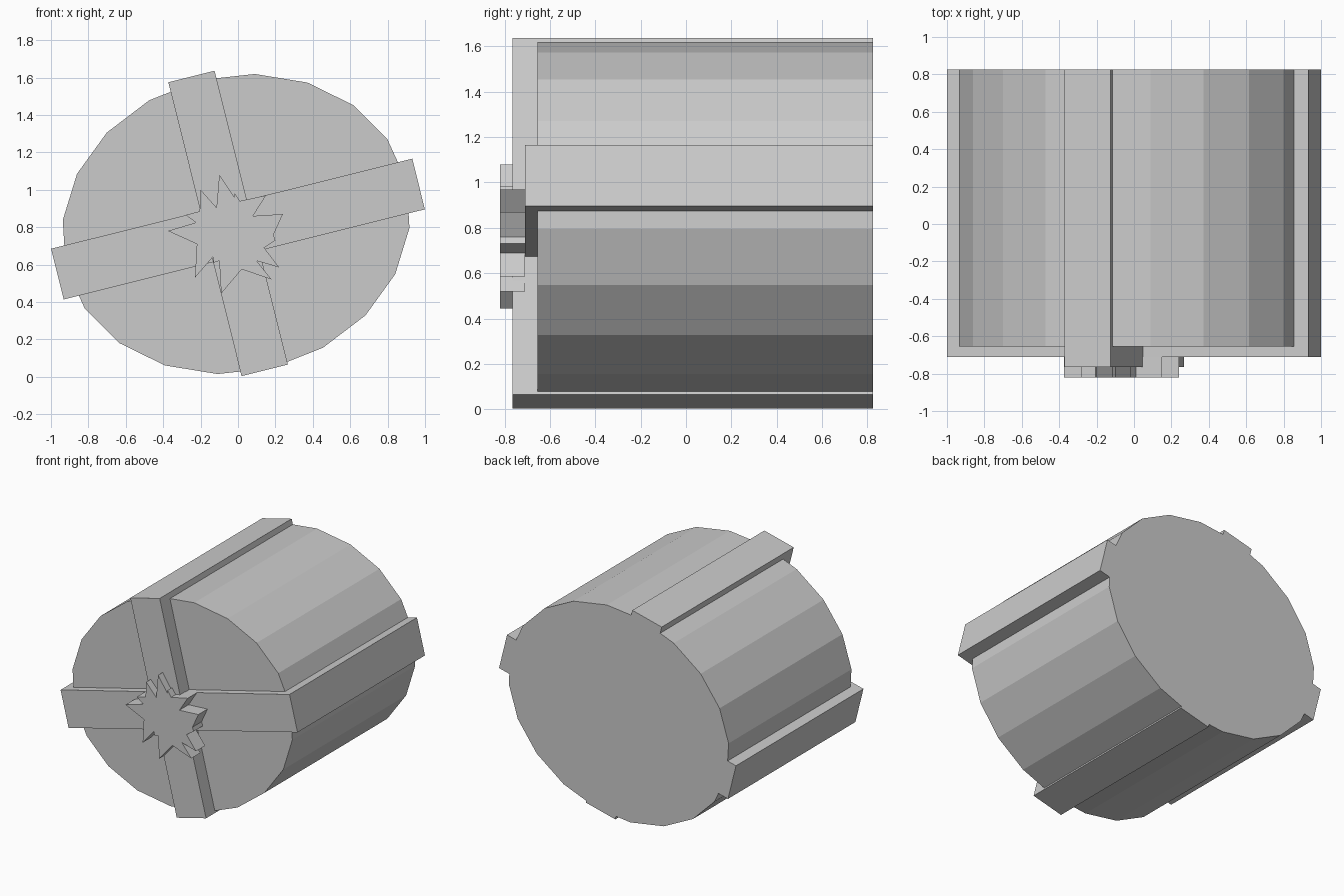
import bpy
import bmesh
from math import cos, sin, pi, radians
from mathutils import Matrix, Vector

default_cube = bpy.data.objects.get("Cube")
if default_cube:
    bpy.data.objects.remove(default_cube, do_unlink=True)

# Single plain material
grey = bpy.data.materials.new("plain grey")
grey.use_nodes = True
colour = (0.6, 0.6, 0.6, 1)
grey.diffuse_color = colour
grey.node_tree.nodes["Principled BSDF"].inputs["Base Color"].default_value = colour

BACK = 0.825
TILT = Matrix.Rotation(radians(14), 2)


def prism(name, outline, front, back):
    """Extrude an x-z outline along y into a closed, flat-shaded solid."""
    bm = bmesh.new()
    face = bm.faces.new([bm.verts.new((x, front, z)) for x, z in outline])
    result = bmesh.ops.extrude_face_region(bm, geom=[face], use_keep_orig=True)
    moved = [v for v in result["geom"] if isinstance(v, bmesh.types.BMVert)]
    bmesh.ops.translate(bm, verts=moved, vec=(0, back - front, 0))
    bmesh.ops.recalc_face_normals(bm, faces=bm.faces)
    mesh = bpy.data.meshes.new(name)
    bm.to_mesh(mesh)
    bm.free()
    mesh.materials.append(grey)
    obj = bpy.data.objects.new(name, mesh)
    bpy.context.collection.objects.link(obj)
    return obj


def tilted(points, centre):
    """Turn local outline points by the common tilt and place them."""
    return [TILT @ Vector(p) + Vector(centre) for p in points]


def rectangle(width, height):
    w, h = width / 2, height / 2
    return [(-w, -h), (w, -h), (w, h), (-w, h)]


# Faceted oval drum
SIDES = 20
oval = [(0.94 * cos(2 * pi * i / SIDES), 0.793 * sin(2 * pi * i / SIDES))
        for i in range(SIDES)]
prism("drum_body", tilted(oval, (-0.01, 0.817)), -0.655, BACK)

# Crossed ribbon bands, wrapped over the front and along the sides
prism("cross_band", tilted(rectangle(1.99, 0.279), (0, 0.79)), -0.71, BACK)
prism("upright_band", tilted(rectangle(0.255, 1.619), (-0.053, 0.82)), -0.765, BACK)

# Ragged star bow where the bands cross
star = [
    (-.10, 1.08), (-.02, .96), (-.02, .985), (.01, .94), (.15, .97), (.08, .86),
    (.24, .87), (.19, .76), (.20, .73), (.14, .69), (.22, .585), (.10, .62),
    (.18, .52), (.02, .575), (-.09, .445), (-.10, .62), (-.13, .61), (-.135, .64),
    (-.23, .53), (-.22, .71), (-.375, .78), (-.225, .825), (-.28, .865),
    (-.205, .885), (-.20, 1.0), (-.115, .905),
]
prism("star_bow", star, -0.82, -0.71)
